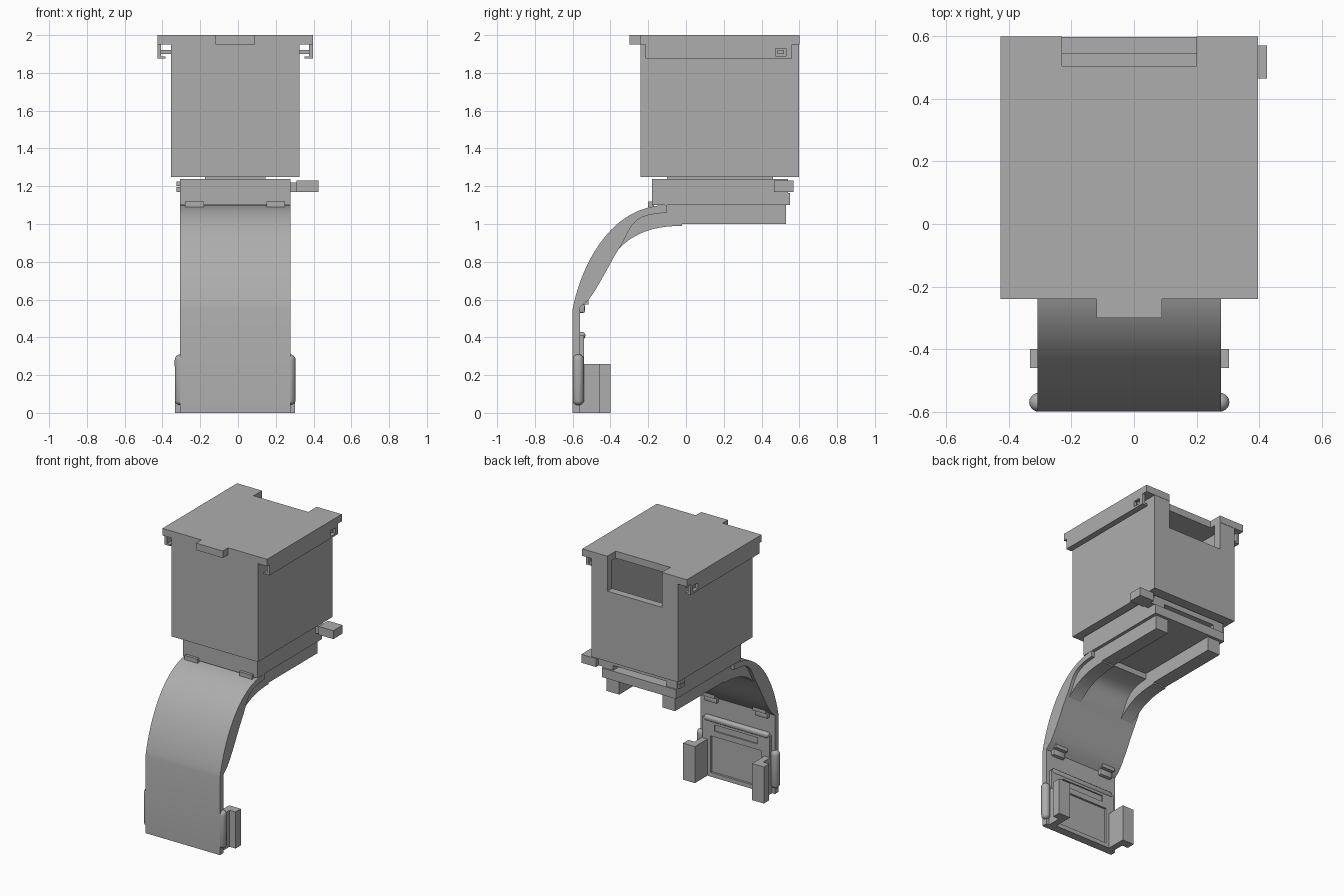
import bpy, bmesh, math

if "Cube" in bpy.data.objects:
    bpy.data.objects.remove(bpy.data.objects["Cube"])

CX = -0.015  # symmetry plane of the body
grey = bpy.data.materials.new("plain_grey")
grey.diffuse_color = (0.42, 0.42, 0.42, 1)
grey.use_nodes = True
grey.node_tree.nodes["Principled BSDF"].inputs["Base Color"].default_value = grey.diffuse_color


def finish(name, bm):
    bmesh.ops.recalc_face_normals(bm, faces=bm.faces)
    me = bpy.data.meshes.new(name)
    bm.to_mesh(me)
    bm.free()
    me.materials.append(grey)
    ob = bpy.data.objects.new(name, me)
    bpy.context.collection.objects.link(ob)
    return ob


def box(name, x0, x1, y0, y1, z0, z1):
    bm = bmesh.new()
    bmesh.ops.create_cube(bm, size=1)
    for v in bm.verts:
        v.co = ((x0 + x1) / 2 + v.co.x * (x1 - x0),
                (y0 + y1) / 2 + v.co.y * (y1 - y0),
                (z0 + z1) / 2 + v.co.z * (z1 - z0))
    return finish(name, bm)


def extrude(name, pts, x0, x1):
    """Side profile of (y, z) points pushed from x0 to x1."""
    bm = bmesh.new()
    face = bm.faces.new([bm.verts.new((x0, y, z)) for y, z in pts])
    ext = bmesh.ops.extrude_face_region(bm, geom=[face])
    for v in ext["geom"]:
        if isinstance(v, bmesh.types.BMVert):
            v.co.x = x1
    return finish(name, bm)


def select(ob):
    bpy.ops.object.select_all(action='DESELECT')
    ob.select_set(True)
    bpy.context.view_layer.objects.active = ob


def cut(ob, *dims):
    c = box("cutter", *dims)
    c.hide_render = True
    select(ob)
    m = ob.modifiers.new("cut", 'BOOLEAN')
    m.operation, m.solver, m.object = 'DIFFERENCE', 'EXACT', c
    bpy.ops.object.modifier_apply(modifier=m.name)
    bpy.data.objects.remove(c)


def round_edges(ob, width, segs=3):
    select(ob)
    m = ob.modifiers.new("round", 'BEVEL')
    m.width, m.segments = width, segs
    bpy.ops.object.modifier_apply(modifier=m.name)
    bpy.ops.object.shade_smooth_by_angle(angle=math.radians(35))


def pair(name, a, b, *yz):
    """Mirrored boxes between distances a and b from the symmetry plane."""
    return [box(name + "_left", CX - b, CX - a, *yz),
            box(name + "_right", CX + a, CX + b, *yz)]


def bezier(p0, p1, p2, p3, n):
    out = []
    for i in range(n + 1):
        t = i / n
        s = 1 - t
        out.append(tuple(s**3 * a + 3 * s * s * t * b + 3 * s * t * t * c + t**3 * d
                         for a, b, c, d in zip(p0, p1, p2, p3)))
    return out


# Hollow container with a window notch in its back wall
bin_ob = box("container", CX - 0.34, CX + 0.34, -0.24, 0.598, 1.25, 1.95)
cut(bin_ob, CX - 0.29, CX + 0.29, -0.19, 0.545, 1.30, 2.1)
cut(bin_ob, CX - 0.215, CX + 0.215, 0.5, 0.7, 1.75, 2.1)

# Lid with front tab and back opening
lid = box("lid", CX - 0.412, CX + 0.412, -0.24, 0.60, 1.95, 2.0)
cut(lid, CX - 0.215, CX + 0.215, 0.505, 0.7, 1.9, 2.1)
box("lid_tab", CX - 0.105, CX + 0.105, -0.30, -0.24, 1.95, 2.0)

# Hanging lid rails with inward lips, pierced for the hinge pins
for rail in pair("lid_rail", 0.392, 0.412, -0.215, 0.56, 1.875, 1.95):
    cut(rail, -1, 1, 0.475, 0.53, 1.89, 1.93)
pair("lid_rail_lip", 0.368, 0.392, -0.215, 0.56, 1.875, 1.887)
pair("hinge_pin", 0.34, 0.398, 0.485, 0.52, 1.90, 1.92)

# Mounting base under the container
box("base_spacer", CX - 0.16, CX + 0.16, -0.10, 0.46, 1.238, 1.25)
base = box("base", CX - 0.293, CX + 0.293, -0.18, 0.55, 1.10, 1.238)
cut(base, CX - 0.21, CX + 0.21, 0.46, 0.7, 1.165, 1.20)
cut(base, CX - 0.4, CX + 0.4, 0.54, 0.7, 1.165, 1.3)
pair("base_front_tab", 0.165, 0.265, -0.20, -0.17, 1.09, 1.12)

# Slide latch
box("latch_stem", 0.27, 0.31, 0.475, 0.54, 1.17, 1.22)
box("latch_handle", 0.31, 0.425, 0.465, 0.57, 1.17, 1.23)
for z in (1.17, 1.20):
    box("latch_end", -0.325, -0.30, 0.475, 0.53, z, z + 0.025)

# Curved arm flowing into the flat lower plate
outer = bezier((-0.60, 0.55), (-0.565, 0.74), (-0.42, 1.10), (-0.10, 1.10), 18)
inner = bezier((-0.10, 1.06), (-0.31, 1.05), (-0.28, 0.98), (-0.355, 0.87), 10)
lower = bezier((-0.355, 0.87), (-0.40, 0.80), (-0.46, 0.67), (-0.515, 0.60), 6)[1:]
arm = extrude("curved_arm", [(-0.60, 0)] + outer + inner + lower
              + [(-0.56, 0.56), (-0.56, 0)], CX - 0.293, CX + 0.293)
select(arm)
bpy.ops.object.shade_smooth_by_angle(angle=math.radians(20))

# Under-rails of the base, running down into the arm as curved ribs
rib = bezier((-0.02, 0.99), (-0.17, 0.99), (-0.27, 0.955), (-0.355, 0.87), 10)
prof = [(0.53, 1.10), (0.53, 1.0), (-0.02, 1.0)] + rib + [(-0.32, 0.96), (-0.22, 1.06), (-0.10, 1.10)]
for side, a, b in (("left", -0.27, -0.17), ("right", 0.17, 0.27)):
    r = extrude("under_rail_" + side, prof, CX + a, CX + b)
    select(r)
    bpy.ops.object.shade_smooth_by_angle(angle=math.radians(20))

# Clips on the back of the arm
for c in pair("arm_clip", 0.15, 0.25, -0.58, -0.535, 0.53, 0.575):
    round_edges(c, 0.008, 2)
pair("arm_clip_step", 0.15, 0.25, -0.57, -0.515, 0.575, 0.61)

# Raised panel on the back of the lower plate, with recess and slot
panel = box("back_panel", CX - 0.265, CX + 0.265, -0.57, -0.54, 0.0, 0.41)
cut(panel, CX - 0.20, CX + 0.20, -0.555, -0.5, 0.03, 0.29)
cut(panel, CX - 0.17, CX + 0.17, -0.55, -0.5, 0.33, 0.375)
round_edges(box("panel_bar", CX - 0.255, CX + 0.255, -0.575, -0.533, 0.39, 0.428), 0.015)

# Rear hook blocks and the walls joining them to the panel
pair("hook_wall", 0.225, 0.27, -0.565, -0.46, 0.0, 0.26)
pair("hook_block", 0.225, 0.318, -0.46, -0.40, 0.0, 0.26)

# Rounded side bumpers
for s in (-1, 1):
    bm = bmesh.new()
    bmesh.ops.create_uvsphere(bm, u_segments=20, v_segments=12, radius=0.03)
    for v in bm.verts:
        up = v.co.z > 0.001 or (abs(v.co.z) <= 0.001)
        v.co.z += 0.28 if up else 0.07
        v.co.x += CX + s * 0.29
        v.co.y -= 0.57
    b = finish("side_bumper", bm)
    select(b)
    bpy.ops.object.shade_smooth_by_angle(angle=math.radians(40))
